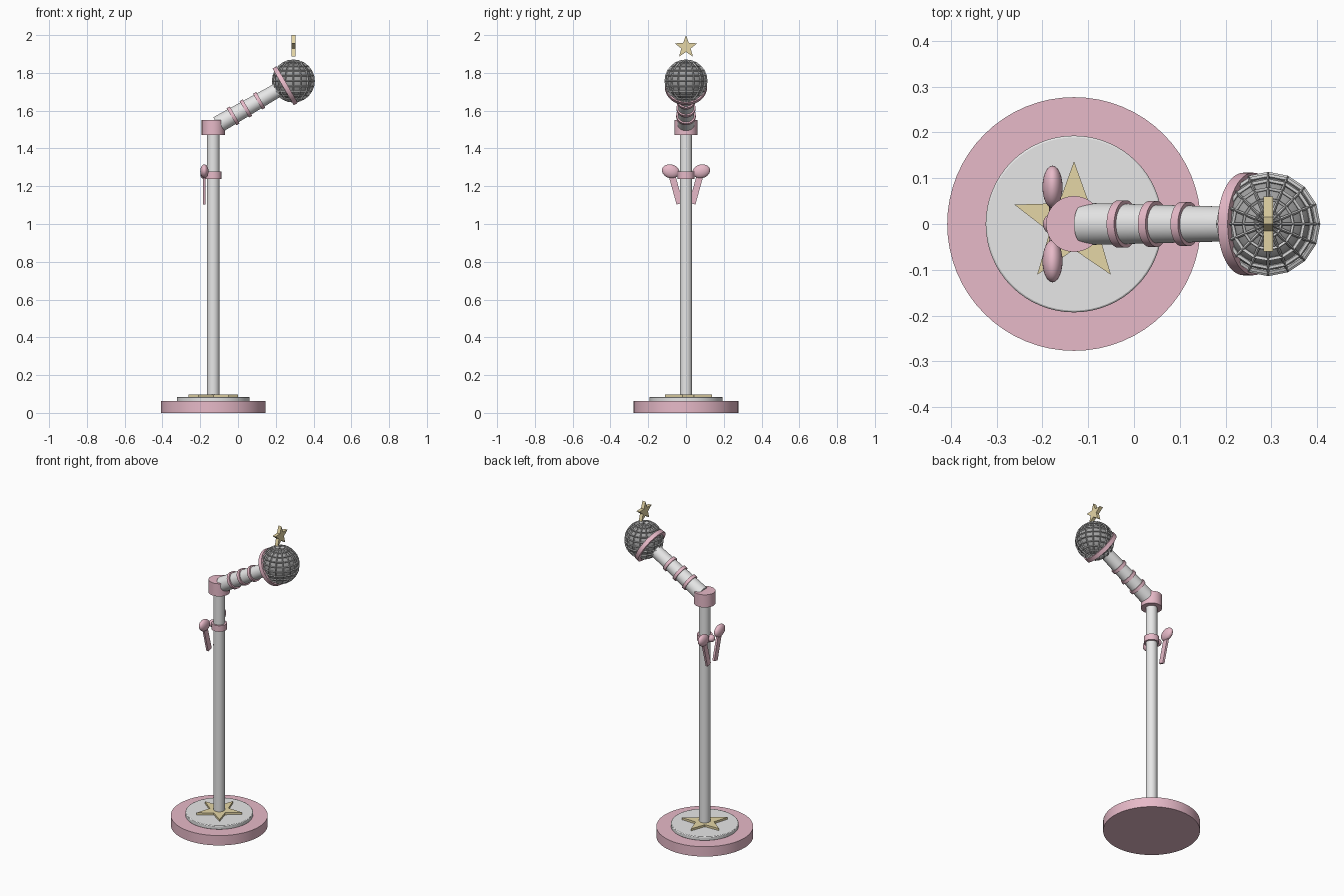
import bpy, bmesh, math
from mathutils import Vector, Matrix

if "Cube" in bpy.data.objects:
    bpy.data.objects.remove(bpy.data.objects["Cube"])


def material(name, rgb):
    m = bpy.data.materials.new(name)
    m.diffuse_color = (*rgb, 1)
    m.use_nodes = True
    m.node_tree.nodes["Principled BSDF"].inputs["Base Color"].default_value = m.diffuse_color
    return m


PINK = material("soft pink", (0.80, 0.49, 0.58))
WHITE = material("pale silver", (0.86, 0.86, 0.86))
GOLD = material("pale gold", (0.78, 0.67, 0.38))
GREY = material("mesh grey", (0.62, 0.62, 0.62))
DARK = material("core grey", (0.36, 0.36, 0.36))

CX = -0.131                                   # axis of the stand
START = Vector((-0.108, 0, 1.525))            # lower end of the handle
BALL = Vector((0.293, 0, 1.757))              # centre of the head
AXIS = (BALL - START).normalized()
TILT = Vector((0, 0, 1)).rotation_difference(AXIS).to_matrix().to_4x4()


def finish(name, bm, mat, matrix, smooth=True):
    me = bpy.data.meshes.new(name)
    bmesh.ops.recalc_face_normals(bm, faces=bm.faces)
    bm.transform(matrix)
    bm.to_mesh(me)
    bm.free()
    me.materials.append(mat)
    ob = bpy.data.objects.new(name, me)
    bpy.context.collection.objects.link(ob)
    if smooth:
        bpy.ops.object.select_all(action='DESELECT')
        ob.select_set(True)
        bpy.context.view_layer.objects.active = ob
        bpy.ops.object.shade_smooth_by_angle(angle=math.radians(35))
    return ob


def cylinder(name, mat, pos, r1, r2, depth, rot=Matrix(), sides=48):
    bm = bmesh.new()
    bmesh.ops.create_cone(bm, cap_ends=True, segments=sides, radius1=r1, radius2=r2, depth=depth)
    return finish(name, bm, mat, Matrix.Translation(pos) @ rot)


def lathe_ring(name, mat, pos, r_in, r_out, depth, rot):
    # open band with a rectangular section
    bm = bmesh.new()
    h = depth / 2
    section = [(r_in, -h), (r_out, -h), (r_out, h), (r_in, h)]
    vs = [bm.verts.new((r, 0, z)) for r, z in section]
    es = [bm.edges.new((vs[i], vs[(i + 1) % 4])) for i in range(4)]
    bmesh.ops.spin(bm, geom=vs + es, cent=(0, 0, 0), axis=(0, 0, 1),
                   angle=math.tau, steps=48, use_duplicate=False)
    bmesh.ops.remove_doubles(bm, verts=bm.verts, dist=1e-5)
    return finish(name, bm, mat, Matrix.Translation(pos) @ rot)


def star(name, mat, pos, outer, inner, depth, rot=Matrix()):
    bm = bmesh.new()
    vs = []
    for i in range(10):
        a = math.pi / 2 + i * math.pi / 5
        r = inner if i % 2 else outer
        vs.append(bm.verts.new((r * math.cos(a), r * math.sin(a), -depth / 2)))
    f = bm.faces.new(vs)
    ext = bmesh.ops.extrude_face_region(bm, geom=[f])
    top = [v for v in ext["geom"] if isinstance(v, bmesh.types.BMVert)]
    bmesh.ops.translate(bm, verts=top, vec=(0, 0, depth))
    return finish(name, bm, mat, Matrix.Translation(pos) @ rot, smooth=False)


def ellipsoid(name, mat, pos, radii, rot=Matrix(), u=24, v=16):
    bm = bmesh.new()
    bmesh.ops.create_uvsphere(bm, u_segments=u, v_segments=v, radius=1)
    return finish(name, bm, mat, Matrix.Translation(pos) @ rot @ Matrix.Diagonal((*radii, 1)))


# Base, inlay disc and flat star
cylinder("base", PINK, (CX, 0, 0.031), 0.277, 0.277, 0.062, sides=64)
disc = cylinder("base_disc", WHITE, (CX, 0, 0.0725), 0.193, 0.193, 0.025, sides=64)
soft = disc.modifiers.new("soft_edge", 'BEVEL')
soft.width = 0.004
soft.segments = 2
star("base_star", GOLD, (CX, 0, 0.091), 0.137, 0.056, 0.014)

# Pole, collar and joint
cylinder("pole", WHITE, (CX, 0, 0.79), 0.033, 0.033, 1.42, sides=32)
cylinder("collar", PINK, (CX, 0, 1.258), 0.044, 0.044, 0.038)
cylinder("joint", PINK, (CX, 0, 1.51), 0.061, 0.061, 0.08)

# Bow: knot, two loops and two tails
ellipsoid("bow_knot", PINK, (-0.179, 0, 1.26), (0.02, 0.022, 0.022))
for side, label in ((1, "right"), (-1, "left")):
    ellipsoid("bow_loop_" + label, PINK, (-0.178, side * 0.081, 1.279),
              (0.022, 0.047, 0.036), Matrix.Rotation(side * 0.25, 4, 'X'))
    bm = bmesh.new()
    bmesh.ops.create_cube(bm, size=1)
    finish("bow_tail_" + label, bm, PINK,
           Matrix.Translation((-0.179, side * 0.053, 1.18))
           @ Matrix.Rotation(-side * 0.27, 4, 'X')
           @ Matrix.Diagonal((0.013, 0.035, 0.15, 1)), smooth=False)

# Tapered handle with three rings
length = 0.40
cylinder("handle", WHITE, START + AXIS * length / 2, 0.046, 0.037, length, TILT)
for i, t in enumerate((0.095, 0.173, 0.254)):
    r = 0.046 - 0.009 * t / length
    lathe_ring("handle_ring_%d" % (i + 1), PINK, START + AXIS * t, r - 0.004, r + 0.008, 0.019, TILT)

# Head: grey core, woven cage and tilted band
ellipsoid("head_core", DARK, BALL, (0.104, 0.104, 0.104), u=32, v=20)
bm = bmesh.new()
bmesh.ops.create_uvsphere(bm, u_segments=16, v_segments=12, radius=0.109)
cage = finish("head_cage", bm, GREY, Matrix.Translation(BALL), smooth=False)
wire = cage.modifiers.new("wire", 'WIREFRAME')
wire.thickness = 0.010
wire.use_even_offset = False
lathe_ring("head_band", PINK, BALL - AXIS * 0.05, 0.09, 0.112, 0.025, TILT)

# Upright star above the head
upright = Matrix(((0, 0, 1, 0), (1, 0, 0, 0), (0, 1, 0, 0), (0, 0, 0, 1)))
star("top_star", GOLD, (BALL.x, 0, 1.937), 0.063, 0.026, 0.021, upright)
